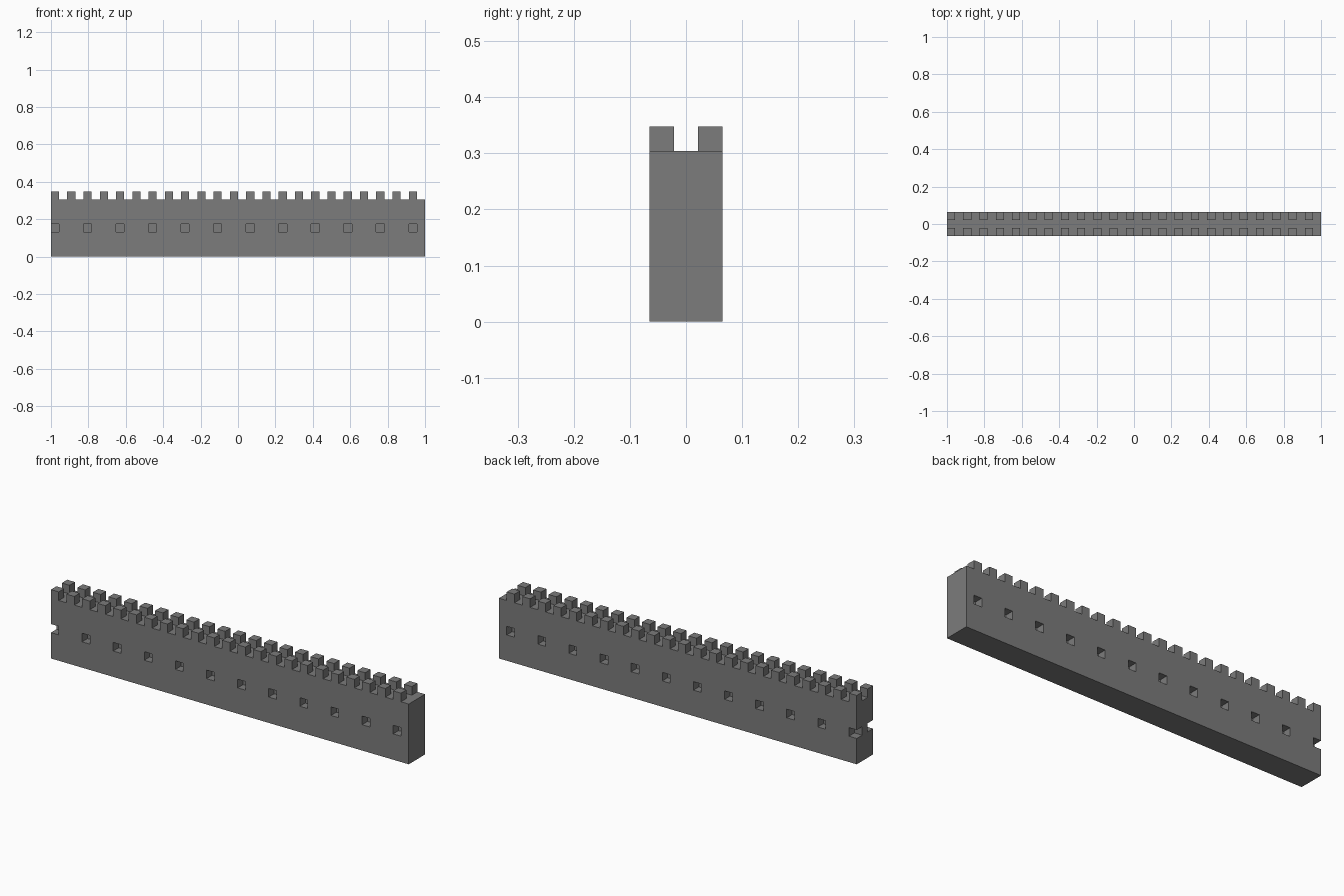
import bpy
import bmesh
from mathutils import Matrix

default = bpy.data.objects.get("Cube")
if default:
    bpy.data.objects.remove(default, do_unlink=True)

# The whole wall sits on a grid of square blocks
LENGTH, DEPTH, HEIGHT = 46, 3, 7
U = 2 / LENGTH

stone = bpy.data.materials.new("grey_stone")
stone.use_nodes = True
GREY = (0.2, 0.2, 0.2, 1)
stone.diffuse_color = GREY
stone.node_tree.nodes["Principled BSDF"].inputs["Base Color"].default_value = GREY


def boxes(name, spans):
    """One object of boxes; each span is (low corner, high corner) in blocks."""
    bm = bmesh.new()
    for low, high in spans:
        size = [(h - l) * U for l, h in zip(low, high)]
        centre = [(h + l) / 2 * U for l, h in zip(low, high)]
        bmesh.ops.create_cube(
            bm, size=1, matrix=Matrix.Translation(centre) @ Matrix.Diagonal((*size, 1)))
    mesh = bpy.data.meshes.new(name)
    bm.to_mesh(mesh)
    bm.free()
    mesh.materials.append(stone)
    obj = bpy.data.objects.new(name, mesh)
    bpy.context.collection.objects.link(obj)
    return obj


left, right, half = -LENGTH / 2, LENGTH / 2, DEPTH / 2

# Solid wall
wall = boxes("wall", [((left, -half, 0), (right, half, HEIGHT))])

# Blind window recesses, one block deep on both faces; the first breaks the end
cuts = []
for x in range(0, LENGTH, 4):
    start = left + x - (1 if x == 0 else 0)
    end = left + x + 1
    cuts.append(((start, half - 1, 3), (end, half + 1, 4)))
    cuts.append(((start, -half - 1, 3), (end, 1 - half, 4)))
cutter = boxes("window_cutter", cuts)
cutter.hide_render = True

cut = wall.modifiers.new("windows", 'BOOLEAN')
cut.operation = 'DIFFERENCE'
cut.solver = 'EXACT'
cut.object = cutter
bpy.context.view_layer.objects.active = wall
bpy.ops.object.modifier_apply(modifier=cut.name)
bpy.data.objects.remove(cutter, do_unlink=True)

# Battlements: one merlon repeated along the wall and mirrored to the other face
merlons = boxes("merlons", [((left, half - 1, HEIGHT), (left + 1, half, HEIGHT + 1))])
row = merlons.modifiers.new("row", 'ARRAY')
row.count = LENGTH // 2
row.use_relative_offset = False
row.use_constant_offset = True
row.constant_offset_displace = (2 * U, 0, 0)
pair = merlons.modifiers.new("both_faces", 'MIRROR')
pair.use_axis = (False, True, False)
